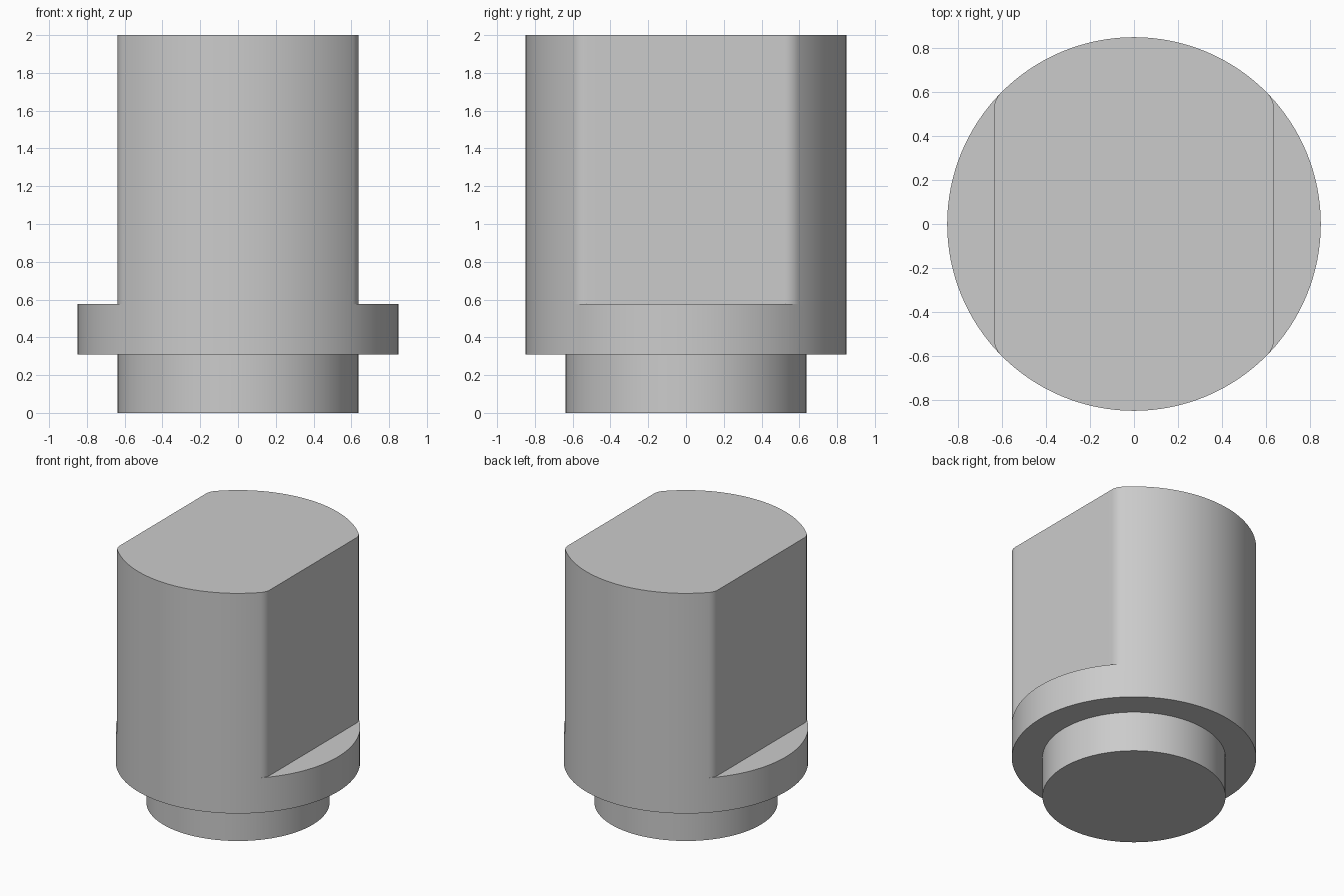
import bpy, bmesh
from math import sin, cos, atan2, sqrt, radians, pi

if "Cube" in bpy.data.objects:
    bpy.data.objects.remove(bpy.data.objects["Cube"])

R, R_FOOT, FLAT, FILLET = 0.85, 0.637, 0.637, 0.1
Z_FOOT, Z_LEDGE, Z_TOP = 0.31, 0.577, 2.0

# Fillet centre between each flat and the round body
fx = FLAT - FILLET
fy = sqrt((R - FILLET) ** 2 - fx ** 2)
a_flat, a_round = atan2(fy, FLAT), atan2(fy, fx)


def spread(a, b, n):
    return [a + (b - a) * i / n for i in range(n)]


# Shared angles: one quarter, mirrored to the full turn
quarter = spread(0, a_flat, 14) + spread(a_flat, a_round, 6) + spread(a_round, pi / 2, 16)
half = quarter + [pi / 2] + [pi - a for a in reversed(quarter[1:])]
angles = half + [a + pi for a in half]


def body_radius(a):
    q = atan2(abs(sin(a)), abs(cos(a)))
    if q <= a_flat:
        return FLAT / cos(q)
    if q >= a_round - 1e-6:
        return R
    along = fx * cos(q) + fy * sin(q)
    return along + sqrt(along ** 2 - fx ** 2 - fy ** 2 + FILLET ** 2)


bm = bmesh.new()


def ring(radius, z):
    return [bm.verts.new((radius(a) * cos(a), radius(a) * sin(a), z)) for a in angles]


# Foot, full flange, ledge, then flat-sided body
rings = [ring(lambda a: R_FOOT, 0), ring(lambda a: R_FOOT, Z_FOOT),
         ring(lambda a: R, Z_FOOT), ring(lambda a: R, Z_LEDGE),
         ring(body_radius, Z_LEDGE), ring(body_radius, Z_TOP)]
n = len(angles)
for lo, hi in zip(rings, rings[1:]):
    for i in range(n):
        j = (i + 1) % n
        bm.faces.new((lo[i], lo[j], hi[j], hi[i]))
bm.faces.new(rings[0][::-1])
bm.faces.new(rings[-1])

# Weld ledge where body and flange share the same wall
bmesh.ops.remove_doubles(bm, verts=bm.verts[:], dist=1e-5)
bmesh.ops.recalc_face_normals(bm, faces=bm.faces[:])

mesh = bpy.data.meshes.new("flat_sided_pin")
bm.to_mesh(mesh)
bm.free()
pin = bpy.data.objects.new("flat_sided_pin", mesh)
bpy.context.collection.objects.link(pin)
bpy.context.view_layer.objects.active = pin
pin.select_set(True)
bpy.ops.object.shade_smooth_by_angle(angle=radians(30))
